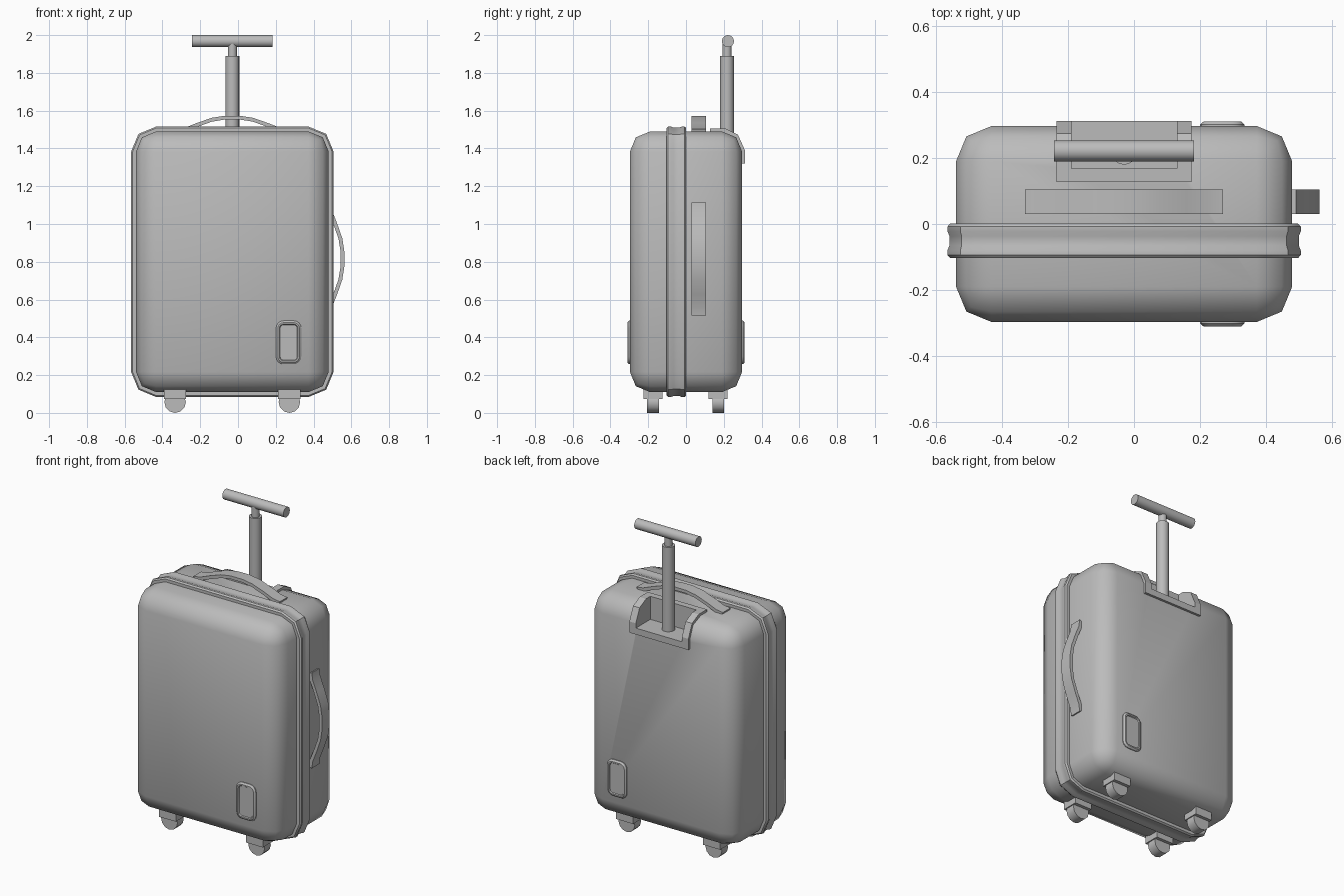
import bpy, bmesh, math
from mathutils import Matrix, Vector

old = bpy.data.objects.get("Cube")
if old:
    bpy.data.objects.remove(old, do_unlink=True)

GREY = (0.5, 0.5, 0.5, 1)
mat = bpy.data.materials.new("luggage grey")
mat.use_nodes = True
mat.diffuse_color = GREY
mat.node_tree.nodes["Principled BSDF"].inputs["Base Color"].default_value = GREY

CX = -0.03          # centre of the case
CZ = 0.8


def finish(name, bm, angle=None):
    bmesh.ops.recalc_face_normals(bm, faces=bm.faces)
    me = bpy.data.meshes.new(name)
    bm.to_mesh(me)
    bm.free()
    ob = bpy.data.objects.new(name, me)
    bpy.context.collection.objects.link(ob)
    me.materials.append(mat)
    if angle:
        bpy.ops.object.select_all(action='DESELECT')
        ob.select_set(True)
        bpy.context.view_layer.objects.active = ob
        bpy.ops.object.shade_smooth_by_angle(angle=math.radians(angle))
    return ob


def box_bm(x, y, z):
    bm = bmesh.new()
    size = [b - a for a, b in (x, y, z)]
    mid = [(a + b) / 2 for a, b in (x, y, z)]
    bmesh.ops.create_cube(bm, size=1, matrix=Matrix.Translation(mid) @ Matrix.Diagonal((*size, 1)))
    return bm


def cylinder(name, centre, r, depth, axis, sides):
    bm = bmesh.new()
    turn = Vector((0, 0, 1)).rotation_difference(Vector(axis)).to_matrix().to_4x4()
    bmesh.ops.create_cone(bm, cap_ends=True, segments=sides, radius1=r, radius2=r,
                          depth=depth, matrix=Matrix.Translation(centre) @ turn)
    return finish(name, bm, 40)


def rounded_loft(name, cx, cz, hx, hz, r, steps, rings, angle):
    """Rounded rectangles in the xz plane, lofted through (y, outset) rings."""
    bm = bmesh.new()
    loops = []
    for y, off in rings:
        loop = []
        for q, (sx, sz) in enumerate(((1, 1), (-1, 1), (-1, -1), (1, -1))):
            for i in range(steps + 1):
                a = math.pi / 2 * (q + i / steps)
                loop.append(bm.verts.new((cx + sx * (hx - r) + (r + off) * math.cos(a), y,
                                          cz + sz * (hz - r) + (r + off) * math.sin(a))))
        loops.append(loop)
    for a, b in zip(loops, loops[1:]):
        for i in range(len(a)):
            j = (i + 1) % len(a)
            bm.faces.new((a[i], a[j], b[j], b[i]))
    bm.faces.new(loops[0])
    bm.faces.new(loops[-1])
    return finish(name, bm, angle)


def extrude_profile(name, points, direction, angle=None):
    bm = bmesh.new()
    face = bm.faces.new([bm.verts.new(p) for p in points])
    new = bmesh.ops.extrude_face_region(bm, geom=[face])["geom"]
    bmesh.ops.translate(bm, vec=direction, verts=[v for v in new if isinstance(v, bmesh.types.BMVert)])
    return finish(name, bm, angle)


# Case shell
bm = box_bm((-0.54, 0.48), (-0.297, 0.297), (0.11, 1.49))
bmesh.ops.bevel(bm, geom=bm.edges[:], offset=0.107, segments=2, profile=0.5, affect='EDGES')
shell = finish("case_shell", bm, 50)

# Raised band around the opening seam
rounded_loft("seam_band", CX, CZ, 0.51, 0.69, 0.107, 2,
             [(-0.103, 0), (-0.103, 0.018), (-0.094, 0.026), (-0.08, 0.026), (-0.065, 0.02),
              (-0.037, 0.02), (-0.022, 0.026), (-0.008, 0.026), (0.001, 0.018), (0.001, 0)], 35)

# Frame of the pull handle recess, wrapping over the back top edge
frame = extrude_profile("recess_frame", [
    (-0.235, y, z) for y, z in ((0.128, 1.44), (0.128, 1.505), (0.21, 1.505), (0.275, 1.473),
                                (0.312, 1.39), (0.312, 1.32), (0.25, 1.32))], (0.41, 0, 0))

# Recess cutter
cutter = finish("recess_cutter", box_bm((-0.19, 0.13), (0.168, 0.5), (1.36, 1.8)))
cutter.hide_render = True
cutter.hide_viewport = True
for ob in (shell, frame):
    mod = ob.modifiers.new("recess", 'BOOLEAN')
    mod.operation = 'DIFFERENCE'
    mod.solver = 'EXACT'
    mod.object = cutter

# Telescopic pull handle
cylinder("pole_outer", (CX, 0.217, 1.62), 0.037, 0.54, (0, 0, 1), 16)
cylinder("pole_inner", (CX, 0.217, 1.91), 0.024, 0.09, (0, 0, 1), 16)
cylinder("pull_grip", (CX, 0.222, 1.968), 0.032, 0.425, (1, 0, 0), 16)

# Arched carry straps: (distance along, height above shell)
half = [(0.30, 0.012), (0.255, 0.018), (0.19, 0.044), (0.11, 0.072), (0.04, 0.083)]
outer = [(-s, h) for s, h in half] + [(s, h) for s, h in reversed(half)]
strap = outer + [(s * 0.98, h - 0.02) for s, h in reversed(outer)]
extrude_profile("top_strap", [(CX + s, 0.03, 1.49 + h) for s, h in strap], (0, 0.075, 0), 30)
extrude_profile("side_strap", [(0.48 + h, 0.03, 0.815 + s) for s, h in strap], (0, 0.075, 0), 30)

# Badge plates with a sunken panel, front and back
for name, side in (("front_badge", -1), ("back_badge", 1)):
    rings = [(0.29, 0), (0.302, 0), (0.311, -0.01), (0.311, -0.018), (0.305, -0.022)]
    rounded_loft(name, 0.268, 0.373, 0.067, 0.115, 0.04, 4, [(side * y, o) for y, o in rings], 35)

# Wheels with their mounting blocks
for px, xname in ((-0.333, "right"), (0.272, "left")):
    for py, yname in ((-0.175, "front"), (0.17, "back")):
        finish(f"{yname}_{xname}_wheel_mount",
               box_bm((px - 0.059, px + 0.059), (py - 0.051, py + 0.051), (0.073, 0.125)))
        cylinder(f"{yname}_{xname}_wheel", (px, py, 0.057), 0.057, 0.062, (0, 1, 0), 12)
